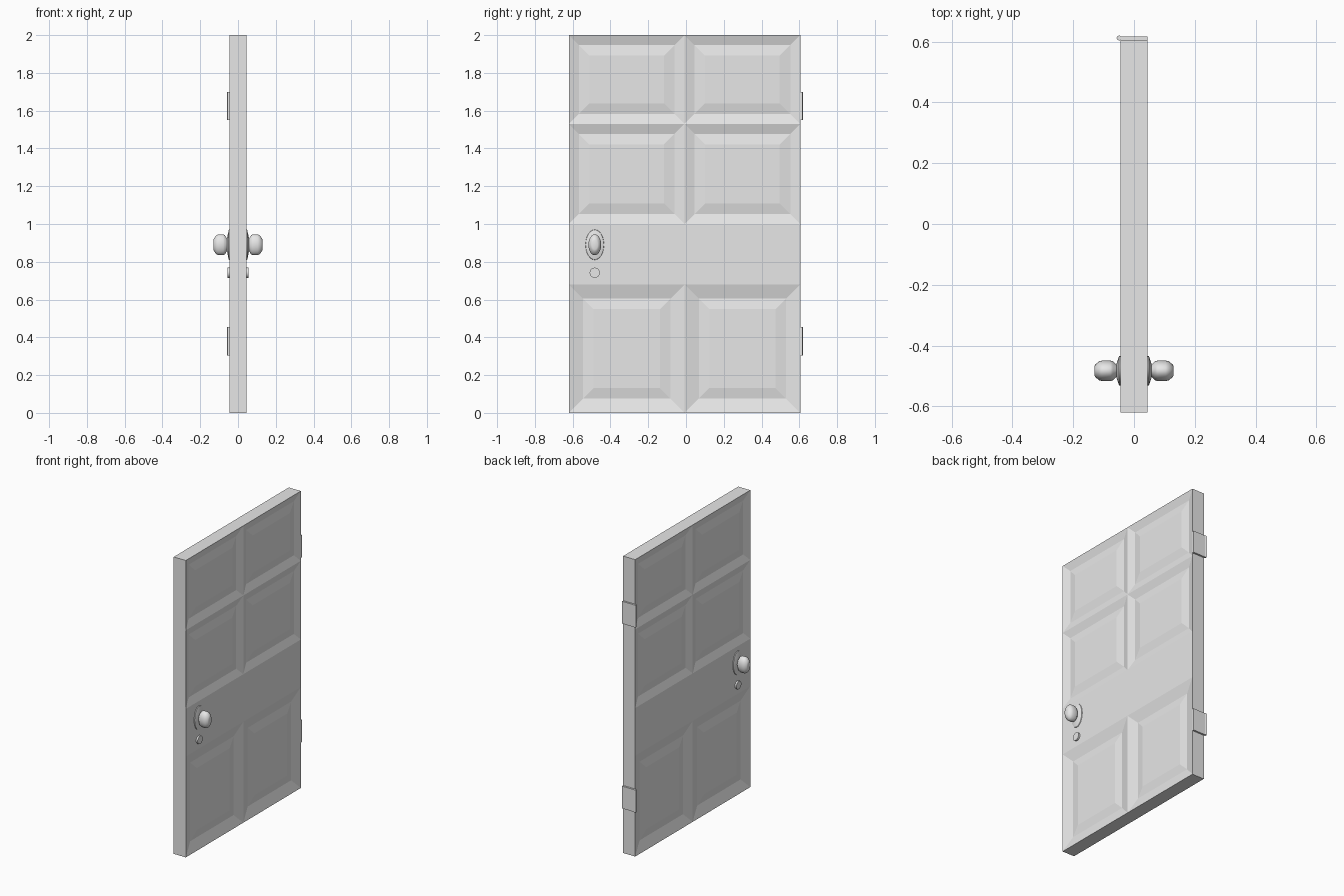
import bpy, bmesh, math
from mathutils import Vector, Matrix

if "Cube" in bpy.data.objects:
    bpy.data.objects.remove(bpy.data.objects["Cube"], do_unlink=True)

grey = bpy.data.materials.new("plain grey")
grey.use_nodes = True
grey.diffuse_color = (0.8, 0.8, 0.8, 1)
grey.node_tree.nodes["Principled BSDF"].inputs["Base Color"].default_value = (0.8, 0.8, 0.8, 1)

HALF = 0.045                 # half the door thickness
Y0, Y1 = -0.62, 0.605        # latch edge, hinge edge
YM = (Y0 + Y1) / 2
HANDLE_Y = -0.483


def finish(bm, name, smooth=False):
    bmesh.ops.recalc_face_normals(bm, faces=bm.faces)
    mesh = bpy.data.meshes.new(name)
    bm.to_mesh(mesh)
    bm.free()
    mesh.materials.append(grey)
    obj = bpy.data.objects.new(name, mesh)
    bpy.context.collection.objects.link(obj)
    if smooth:
        bpy.ops.object.select_all(action='DESELECT')
        obj.select_set(True)
        bpy.context.view_layer.objects.active = obj
        bpy.ops.object.shade_smooth_by_angle(angle=math.radians(40))
    return obj


def add_box(bm, lo, hi):
    lo, hi = Vector(lo), Vector(hi)
    mat = Matrix.Translation((lo + hi) / 2) @ Matrix.Diagonal((*(hi - lo), 1))
    bmesh.ops.create_cube(bm, size=1, matrix=mat)


def lathe(name, profile, y, z, stretch=1.0, steps=24):
    """Turn an (x, radius) profile about the x axis, then repeat it on both door faces."""
    bm = bmesh.new()
    for side in (1, -1):
        verts = [bm.verts.new((side * x, r, 0)) for x, r in profile]
        edges = [bm.edges.new(pair) for pair in zip(verts, verts[1:])]
        bmesh.ops.spin(bm, geom=verts + edges, cent=(0, 0, 0), axis=(1, 0, 0),
                       angle=math.tau, steps=steps)
    bmesh.ops.remove_doubles(bm, verts=bm.verts, dist=0.0002)
    bmesh.ops.transform(bm, verts=bm.verts,
                        matrix=Matrix.Translation((0, y, z)) @ Matrix.Diagonal((1, 1, stretch, 1)))
    return finish(bm, name, smooth=True)


# Door slab, cut into panel cells with a plain lock rail
bm = bmesh.new()
add_box(bm, (-HALF, Y0, 0), (HALF, Y1, 2))
cuts = [((0, YM, 0), (0, 1, 0))] + [((0, 0, z), (0, 0, 1)) for z in (0.68, 1.0, 1.53)]
for point, normal in cuts:
    bmesh.ops.bisect_plane(bm, geom=bm.verts[:] + bm.edges[:] + bm.faces[:],
                           plane_co=point, plane_no=normal)
bm.normal_update()
cells = [f for f in bm.faces if abs(f.normal.x) > 0.9]
lower = [f for f in cells if f.calc_center_median().z < 0.6]
upper = [f for f in cells if f.calc_center_median().z > 1.1]

# Sunken bevel around each cell, then the raised field
for faces, width, depth in ((lower, 0.075, 0.02), (upper, 0.053, 0.016)):
    bmesh.ops.inset_individual(bm, faces=faces, thickness=width, depth=-depth,
                               use_even_offset=True)
    bmesh.ops.inset_individual(bm, faces=faces, thickness=0.056, depth=0.01,
                               use_even_offset=True)
finish(bm, "door_panel")

# Oval knobs with their backing roses
lathe("knob_rose", [(HALF, 0), (HALF, 0.049), (0.049, 0.048), (0.058, 0.022), (0.058, 0)],
      HANDLE_Y, 0.89, 1.64)
lathe("door_knob", [(0.054, 0), (0.054, 0.019), (0.059, 0.021), (0.069, 0.031), (0.078, 0.034),
                    (0.104, 0.034), (0.115, 0.031), (0.127, 0.021), (0.13, 0.015), (0.13, 0)],
      HANDLE_Y, 0.89, 1.62)

# Round lock cylinders
lathe("lock_cylinder", [(HALF, 0), (HALF, 0.027), (0.056, 0.027), (0.056, 0)], HANDLE_Y, 0.742)

# Hinges: leaf on the edge and a round barrel at the corner
for name, z in (("lower_hinge", 0.38), ("upper_hinge", 1.625)):
    bm = bmesh.new()
    add_box(bm, (-HALF, Y1, z - 0.075), (HALF, Y1 + 0.012, z + 0.075))
    bmesh.ops.create_cone(bm, cap_ends=True, segments=12, radius1=0.008, radius2=0.008,
                          depth=0.15, matrix=Matrix.Translation((-0.049, Y1 + 0.007, z)))
    finish(bm, name, smooth=True)
